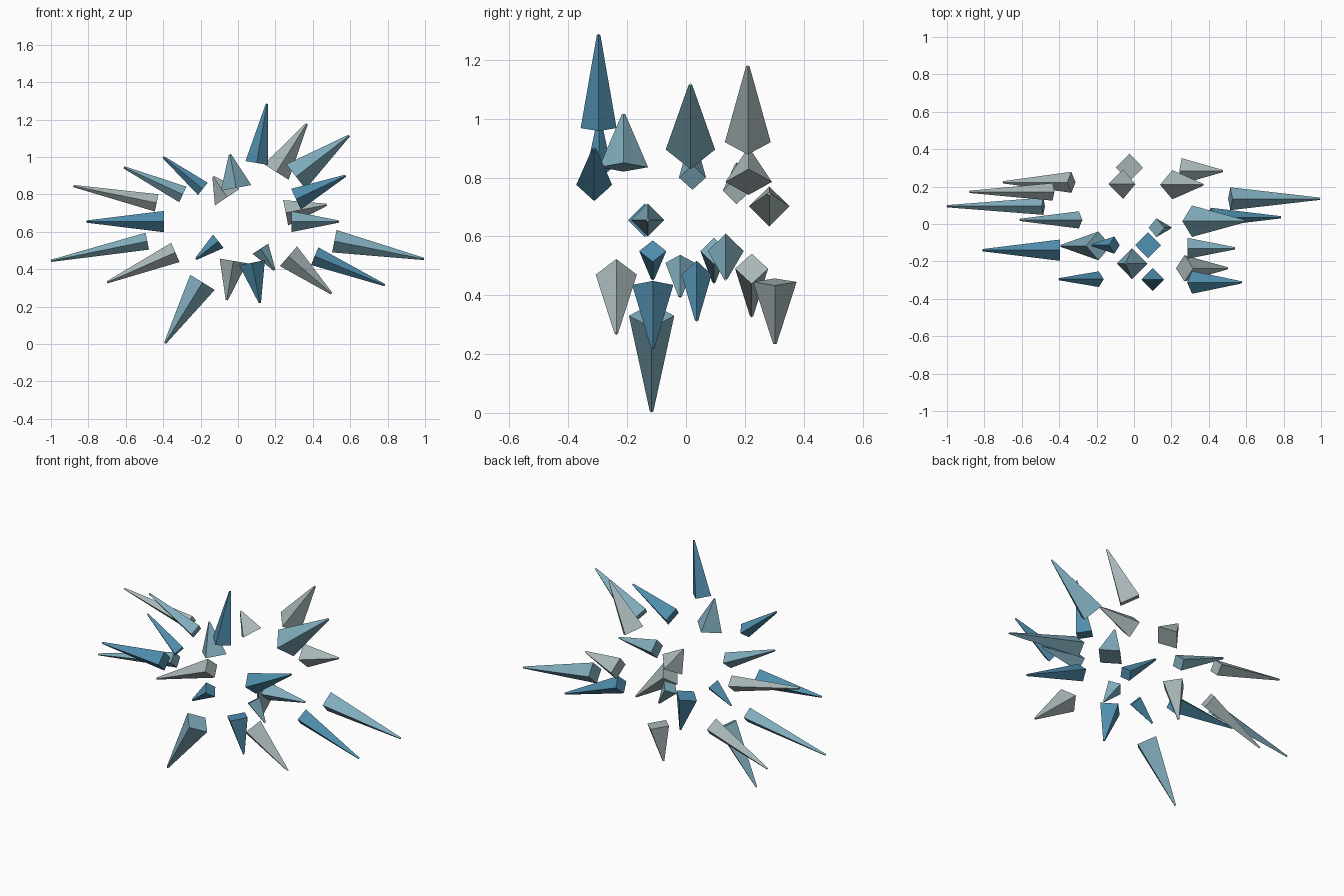
import bpy
from mathutils import Vector, Matrix


def make_material(name, color):
    mat = bpy.data.materials.new(name)
    mat.diffuse_color = (*color, 1)
    return mat


MATS = {
    "teal": make_material("pale_teal", (0.22, 0.42, 0.51)),
    "blue": make_material("deep_blue", (0.08, 0.27, 0.42)),
    "grey": make_material("ice_grey", (0.40, 0.48, 0.49)),
}


def shard(name, mat, y, bx, bz, tx, tz, r):
    """Four-sided spike lying in a plane of constant y, with a tiny blunt tip."""
    base, tip = Vector((bx, y, bz)), Vector((tx, y, tz))
    axis = (tip - base).normalized()
    across = Vector((0, 1, 0))
    side = across.cross(axis)
    ring = (side, across, -side, -across)
    verts = [base + d * r for d in ring] + [tip + d * 0.006 for d in ring]
    faces = [(3, 2, 1, 0), (4, 5, 6, 7)]
    faces += [(i, (i + 1) % 4, (i + 1) % 4 + 4, i + 4) for i in range(4)]
    mesh = bpy.data.meshes.new(name)
    mesh.from_pydata([v[:] for v in verts], [], faces)
    mesh.materials.append(mat)
    obj = bpy.data.objects.new(name, mesh)
    bpy.context.collection.objects.link(obj)


# Spikes per colour: y, base x, base z, tip x, tip z, base radius
SHARDS = {
    "teal": [
        (0.135, 0.515, 0.55, 0.995, 0.455, 0.061),
        (-0.02, 0.12, 0.51, 0.195, 0.395, 0.05),
        (-0.117, -0.19, 0.33, -0.39, 0.005, 0.077),
        (0.095, -0.485, 0.55, -1.0, 0.445, 0.046),
        (-0.13, 0.285, 0.655, 0.54, 0.655, 0.056),
        (0.022, -0.295, 0.80, -0.61, 0.945, 0.046),
        (-0.212, -0.01, 0.835, -0.043, 1.015, 0.083),
        (0.015, 0.31, 0.895, 0.595, 1.115, 0.084),
    ],
    "blue": [
        (0.036, 0.41, 0.47, 0.785, 0.315, 0.051),
        (-0.113, 0.075, 0.435, 0.117, 0.22, 0.07),
        (-0.113, -0.105, 0.55, -0.225, 0.455, 0.046),
        (-0.14, -0.395, 0.655, -0.81, 0.655, 0.057),
        (-0.295, -0.188, 0.83, -0.40, 1.0, 0.042),
        (-0.297, 0.10, 0.968, 0.155, 1.285, 0.061),
        (-0.312, 0.31, 0.775, 0.575, 0.90, 0.061),
    ],
    "grey": [
        (-0.237, 0.27, 0.47, 0.50, 0.27, 0.07),
        (0.302, -0.025, 0.445, -0.06, 0.235, 0.074),
        (0.223, -0.335, 0.49, -0.70, 0.33, 0.056),
        (0.172, -0.435, 0.755, -0.88, 0.845, 0.047),
        (0.213, -0.058, 0.785, -0.132, 0.895, 0.079),
        (0.21, 0.205, 0.92, 0.368, 1.178, 0.078),
        (0.283, 0.255, 0.702, 0.475, 0.745, 0.069),
    ],
}

for tint, rows in SHARDS.items():
    for i, row in enumerate(rows, 1):
        shard(f"{tint}_shard_{i}", MATS[tint], *row)
